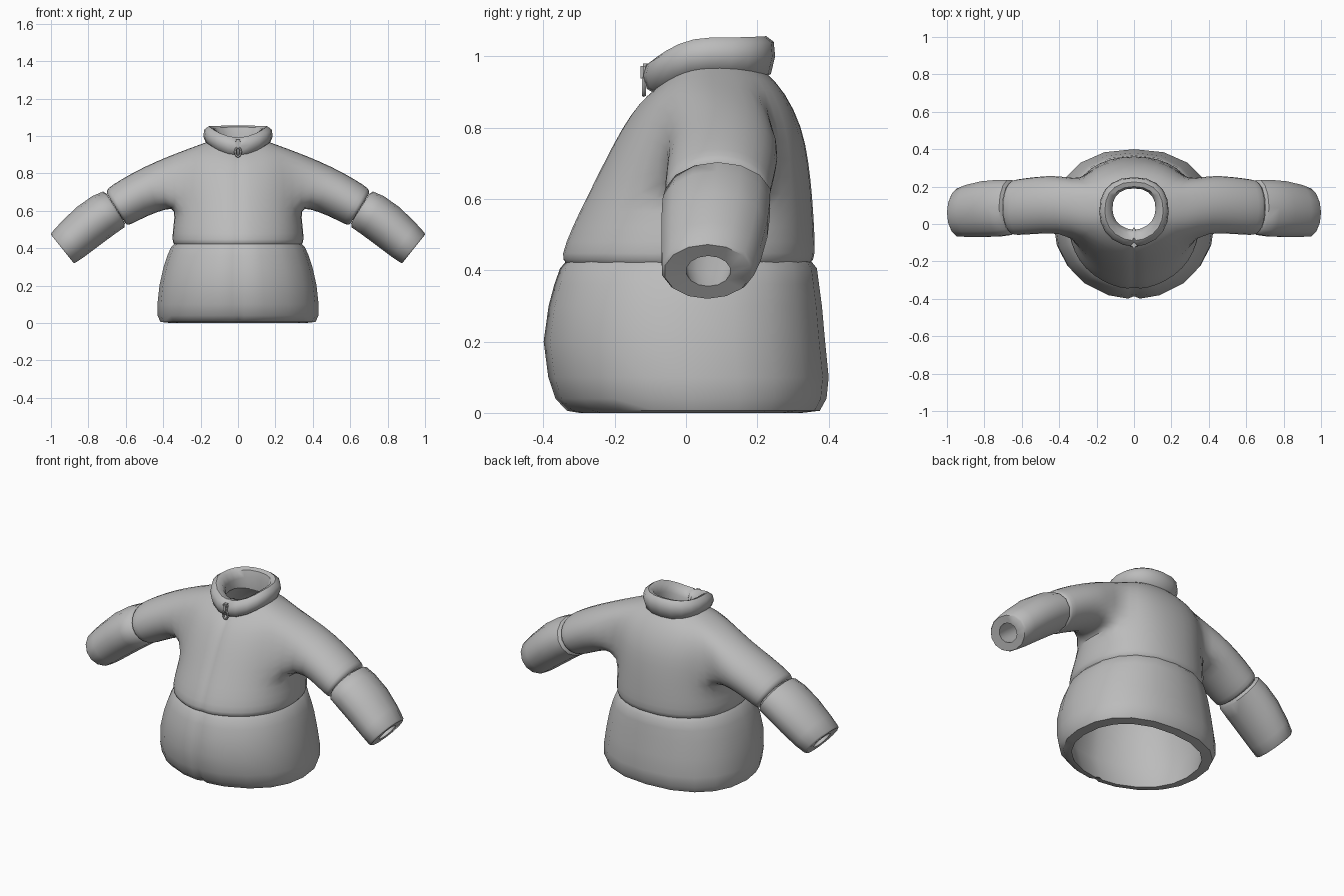
import bpy, bmesh, math
from mathutils import Vector

if "Cube" in bpy.data.objects:
    bpy.data.objects.remove(bpy.data.objects["Cube"])

grey = bpy.data.materials.new("jacket_grey")
grey.diffuse_color = (0.5, 0.5, 0.5, 1)
grey.use_nodes = True
grey.node_tree.nodes["Principled BSDF"].inputs["Base Color"].default_value = grey.diffuse_color

# Half-ring angles from centre front (-90) over the side (0) to centre back (90)
ANGLES = [-90, -86, -72, -52, -34, -17, 0, 17, 34, 52, 72, 90]
ARM_SIDES = 14


def body_ring(bm, hx, yf, yb, zf, zs=None, zb=None, groove=0.0):
    """Half cross-section: half width, front/back y, front/side/back z."""
    zs = zf if zs is None else zs
    zb = zf if zb is None else zb
    cy, ry = (yf + yb) / 2, (yb - yf) / 2
    ring = []
    for a in ANGLES:
        c, s = max(0, math.cos(math.radians(a))), math.sin(math.radians(a))
        p = 0.85 if a > 0 else 0.97
        x = 0 if abs(a) == 90 else hx * c ** p
        y = cy + math.copysign(ry * abs(s) ** p, s)
        z = zs + ((zf if s < 0 else zb) - zs) * s * s
        if a == -90:
            y += groove
        ring.append(bm.verts.new((x, y, z)))
    return ring


def arm_ring(bm, tx, tz, bx, bz, y0, y1):
    """Sleeve cross-section from its top and bottom points and its y range."""
    top, bot = Vector((tx, 0, tz)), Vector((bx, 0, bz))
    mid, up = (top + bot) / 2, (top - bot) / 2
    ring = []
    for k in range(ARM_SIDES):
        a = math.pi / 2 - k * 2 * math.pi / ARM_SIDES
        y = (y0 + y1) / 2 + math.cos(a) * (y1 - y0) / 2
        ring.append(bm.verts.new(mid + up * math.sin(a) + Vector((0, y, 0))))
    return ring


def skin(bm, rings, closed=False, skip=None):
    for i, (a, b) in enumerate(zip(rings, rings[1:])):
        n = len(a)
        for j in range(n if closed else n - 1):
            if skip and skip(i, j):
                continue
            k = (j + 1) % n
            bm.faces.new((a[j], a[k], b[k], b[j]))


def finish(name, bm, mirror=True, subdiv=0, flip=False, angle=50):
    bmesh.ops.recalc_face_normals(bm, faces=bm.faces)
    if flip:
        bmesh.ops.reverse_faces(bm, faces=bm.faces)
    me = bpy.data.meshes.new(name)
    bm.to_mesh(me)
    bm.free()
    ob = bpy.data.objects.new(name, me)
    bpy.context.collection.objects.link(ob)
    me.materials.append(grey)
    bpy.ops.object.select_all(action='DESELECT')
    ob.select_set(True)
    bpy.context.view_layer.objects.active = ob
    bpy.ops.object.shade_smooth_by_angle(angle=math.radians(angle))
    if mirror:
        m = ob.modifiers.new("mirror", 'MIRROR')
        m.use_clip = True
    if subdiv:
        s = ob.modifiers.new("smooth", 'SUBSURF')
        s.levels = s.render_levels = subdiv
    return ob


# Upper torso with an armhole, and the sleeve grown out of it
bm = bmesh.new()
G = 0.014
torso = [body_ring(bm, *r, groove=G) for r in [
    (.345, -.343, .355, .422), (.358, -.358, .368, .436), (.35, -.325, .364, .52),
    (.338, -.28, .358, .61), (.338, -.235, .348, .70, .72, .70),
    (.328, -.183, .33, .80, .83, .80), (.285, -.133, .28, .87, .927, .9),
    (.165, -.095, .23, .90, .97, .95)]]
skin(bm, torso, skip=lambda i, j: 3 <= i < 6 and 4 <= j < 8)
hole = [(6, 6), (6, 7), (6, 8), (5, 8), (4, 8), (3, 8), (3, 7),
        (3, 6), (3, 5), (3, 4), (4, 4), (5, 4), (6, 4), (6, 5)]
sleeve = [[torso[i][j] for i, j in hole]]
sleeve += [arm_ring(bm, *r) for r in [
    (.43, .873, .375, .61, -.05, .267), (.57, .805, .48, .572, -.058, .257),
    (.685, .735, .575, .522, -.065, .243), (.703, .715, .592, .52, -.06, .237),
    (.703, .695, .603, .535, -.045, .222)]]
skin(bm, sleeve, closed=True)
finish("torso_and_sleeves", bm, subdiv=1, angle=80)

# Lower body panel with a rolled hem
bm = bmesh.new()
lower = [body_ring(bm, *r, groove=G) for r in [
    (.34, -.338, .352, .424), (.358, -.354, .367, .405), (.378, -.37, .373, .36),
    (.398, -.386, .381, .3), (.42, -.4, .39, .2), (.431, -.387, .4, .1),
    (.43, -.367, .394, .04), (.415, -.335, .375, .006), (.36, -.30, .325, 0)]]
skin(bm, lower)
finish("lower_panel", bm)

# Lining from the hem up to the neck opening
bm = bmesh.new()
lining = [body_ring(bm, *r) for r in [
    (.36, -.30, .325, 0), (.38, -.345, .345, .15), (.32, -.31, .32, .42),
    (.29, -.24, .31, .6), (.26, -.13, .28, .8), (.115, -.03, .19, .89, .95, .94)]]
skin(bm, lining)
finish("lining", bm, flip=True)

# Padded collar, lower at the front
bm = bmesh.new()
collar = [body_ring(bm, *r) for r in [
    (.155, -.085, .22, .893, .955, .94), (.174, -.11, .238, .908, .968, .95),
    (.186, -.12, .25, .945, 1.0, 1.0), (.18, -.112, .246, .975, 1.035, 1.04),
    (.156, -.088, .225, .993, 1.052, 1.056), (.13, -.05, .2, .983, 1.04, 1.048),
    (.115, -.03, .19, .95, 1.0, 1.01), (.115, -.03, .19, .89, .95, .94)]]
for ring in collar:
    ring[0].co.y += G
skin(bm, collar)
finish("collar", bm)

# Puffed cuff with a hollow opening
bm = bmesh.new()
cuff = [arm_ring(bm, *r) for r in [
    (.703, .692, .605, .535, -.045, .222), (.722, .703, .607, .512, -.062, .24),
    (.78, .678, .66, .475, -.07, .24), (.865, .618, .745, .412, -.073, .232),
    (.95, .535, .825, .352, -.072, .212), (.997, .483, .868, .323, -.07, .193),
    (1.0, .472, .878, .32, -.062, .183), (.972, .44, .905, .355, 0, .125),
    (.92, .49, .84, .39, -.01, .14), (.72, .64, .64, .54, -.01, .18),
    (.4, .8, .36, .66, 0, .2)]]
skin(bm, cuff, closed=True)
finish("cuffs", bm)

# Zip slider body
bm = bmesh.new()
bmesh.ops.create_cube(bm, size=1)
for v in bm.verts:
    w = .034 if v.co.z > 0 else .022
    v.co = (v.co.x * w, v.co.y * .03 - .113, v.co.z * .05 + .955)
bmesh.ops.bevel(bm, geom=bm.edges[:], offset=.007, segments=2, affect='EDGES')
finish("zip_slider", bm, mirror=False)

# Zip pull: an elongated loop hanging from the slider
bm = bmesh.new()
loop = []
for i in range(14):
    a = 2 * math.pi * i / 14
    loop.append([bm.verts.new((
        math.cos(a) * (.015 + .006 * math.cos(b)), -.118 + .006 * math.sin(b),
        .915 + math.sin(a) * (.024 + .006 * math.cos(b))))
        for b in [k * math.pi / 3 for k in range(6)]])
skin(bm, loop + loop[:1], closed=True)
finish("zip_pull", bm, mirror=False)
